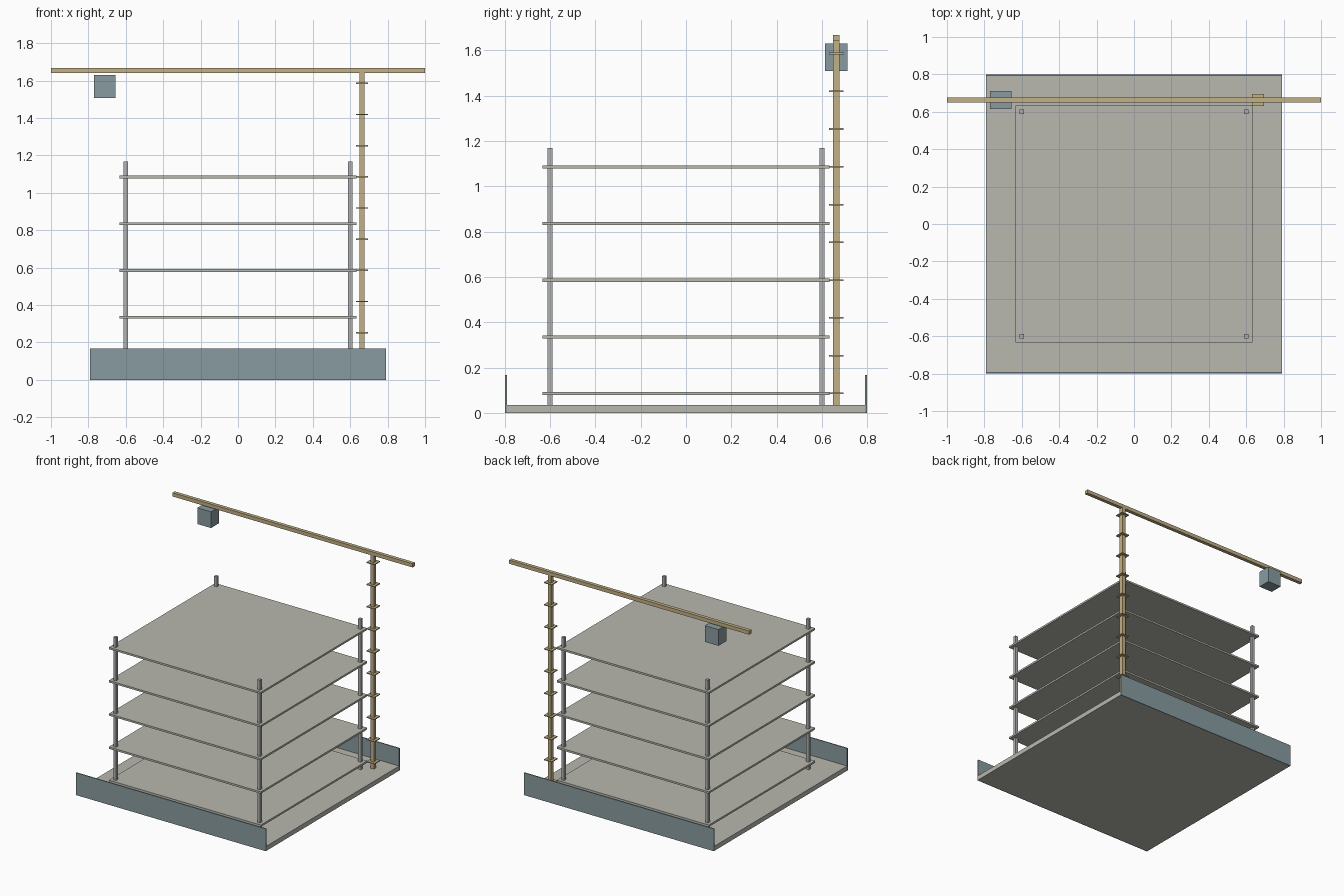
import bpy

if "Cube" in bpy.data.objects:
    bpy.data.objects.remove(bpy.data.objects["Cube"], do_unlink=True)


def material(name, rgb):
    m = bpy.data.materials.new(name)
    m.use_nodes = True
    m.diffuse_color = (*rgb, 1)
    m.node_tree.nodes["Principled BSDF"].inputs["Base Color"].default_value = (*rgb, 1)
    return m


concrete = material("concrete", (0.48, 0.48, 0.43))
steel = material("steel grey", (0.44, 0.45, 0.45))
blue_grey = material("blue grey", (0.25, 0.33, 0.35))
tan = material("tan", (0.54, 0.44, 0.24))


def box(name, x, y, z, mat):
    """Box from (min, max) pairs along each axis."""
    spans = (x, y, z)
    bpy.ops.mesh.primitive_cube_add(size=1, location=[(a + b) / 2 for a, b in spans])
    ob = bpy.context.object
    ob.name = name
    ob.scale = [b - a for a, b in spans]
    bpy.ops.object.transform_apply(location=False, rotation=False, scale=True)
    ob.data.materials.append(mat)
    return ob


def around(c, half):
    return (c - half, c + half)


# Ground slab with a hoarding along front and back
BASE, SLAB = 0.79, 0.035
box("ground_slab", around(0, BASE), around(0, BASE), (0, SLAB), concrete)
box("front_hoarding", around(0, BASE), (-0.798, -BASE), (0, 0.168), blue_grey)
box("back_hoarding", around(0, BASE), (BASE, 0.798), (0, 0.168), blue_grey)

# Floors
for i in range(5):
    box(f"floor_{i + 1}", around(0, 0.633), around(0, 0.633),
        around(0.085 + 0.25 * i, 0.007), concrete)

# Corner columns
for sx, side in ((1, "left"), (-1, "right")):
    for sy, end in ((-1, "front"), (1, "back")):
        box(f"{end}_{side}_column", around(0.6 * sx, 0.011), around(0.6 * sy, 0.011),
            (SLAB, 1.168), steel)

# Crane mast with evenly spaced collars
MAST = 0.663
box("crane_mast", around(MAST, 0.0145), around(MAST, 0.0145), (SLAB, 1.642), tan)
for i in range(10):
    box(f"mast_collar_{i + 1}", around(MAST, 0.033), around(MAST, 0.033),
        around(0.086 + i / 6, 0.0035), tan)

# Crane jib and counterweight
box("crane_jib", (-1, 1), around(MAST, 0.0135), (1.64, 1.668), tan)
box("counterweight", around(-0.712, 0.057), around(MAST, 0.049), (1.508, 1.63), blue_grey)
